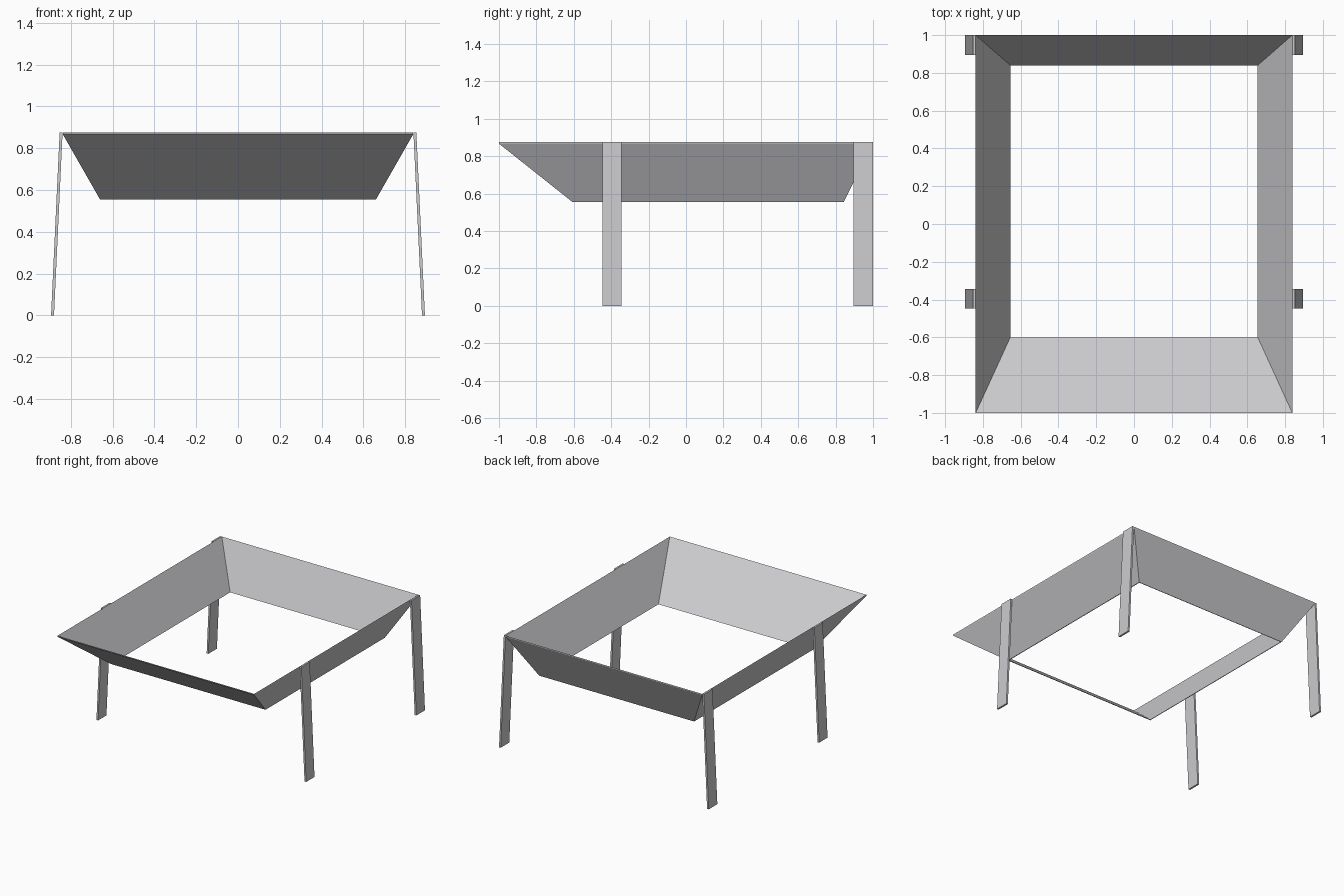
import bpy
import bmesh

cube = bpy.data.objects.get("Cube")
if cube:
    bpy.data.objects.remove(cube, do_unlink=True)

grey = bpy.data.materials.new("light grey metal")
grey.use_nodes = True
colour = (0.6, 0.6, 0.62, 1)
grey.diffuse_color = colour
grey.node_tree.nodes["Principled BSDF"].inputs["Base Color"].default_value = colour


def finish(name, bm):
    bmesh.ops.recalc_face_normals(bm, faces=bm.faces)
    mesh = bpy.data.meshes.new(name)
    bm.to_mesh(mesh)
    bm.free()
    mesh.materials.append(grey)
    obj = bpy.data.objects.new(name, mesh)
    bpy.context.collection.objects.link(obj)
    return obj


def bridge(bm, a, b):
    for i in range(len(a)):
        j = (i + 1) % len(a)
        bm.faces.new((a[i], a[j], b[j], b[i]))


# Open sloping tray: rectangular rings joined in a closed loop
def ring(bm, half_x, front, back, z):
    corners = ((-half_x, front), (half_x, front), (half_x, back), (-half_x, back))
    return [bm.verts.new((x, y, z)) for x, y in corners]


bm = bmesh.new()
inner_top = ring(bm, 0.838, -1.0, 1.0, 0.875)
inner_bottom = ring(bm, 0.655, -0.6, 0.84, 0.555)
outer_bottom = ring(bm, 0.66, -0.607, 0.844, 0.555)
outer_top = ring(bm, 0.838, -1.0, 1.0, 0.867)
loops = [inner_top, inner_bottom, outer_bottom, outer_top]
for i, loop in enumerate(loops):
    bridge(bm, loop, loops[(i + 1) % len(loops)])
finish("sloping_tray", bm)


# Flat legs, splayed outwards towards the floor
def leg(name, side, front, back):
    bm = bmesh.new()
    profile = ((0.839, 0.875), (0.853, 0.875), (0.894, 0), (0.88, 0))
    a = [bm.verts.new((side * x, front, z)) for x, z in profile]
    b = [bm.verts.new((side * x, back, z)) for x, z in profile]
    bridge(bm, a, b)
    bm.faces.new(a)
    bm.faces.new(b)
    finish(name, bm)


for side, word in ((1, "left"), (-1, "right")):
    leg("front_leg_" + word, side, -0.447, -0.345)
    leg("back_leg_" + word, side, 0.895, 1.0)
